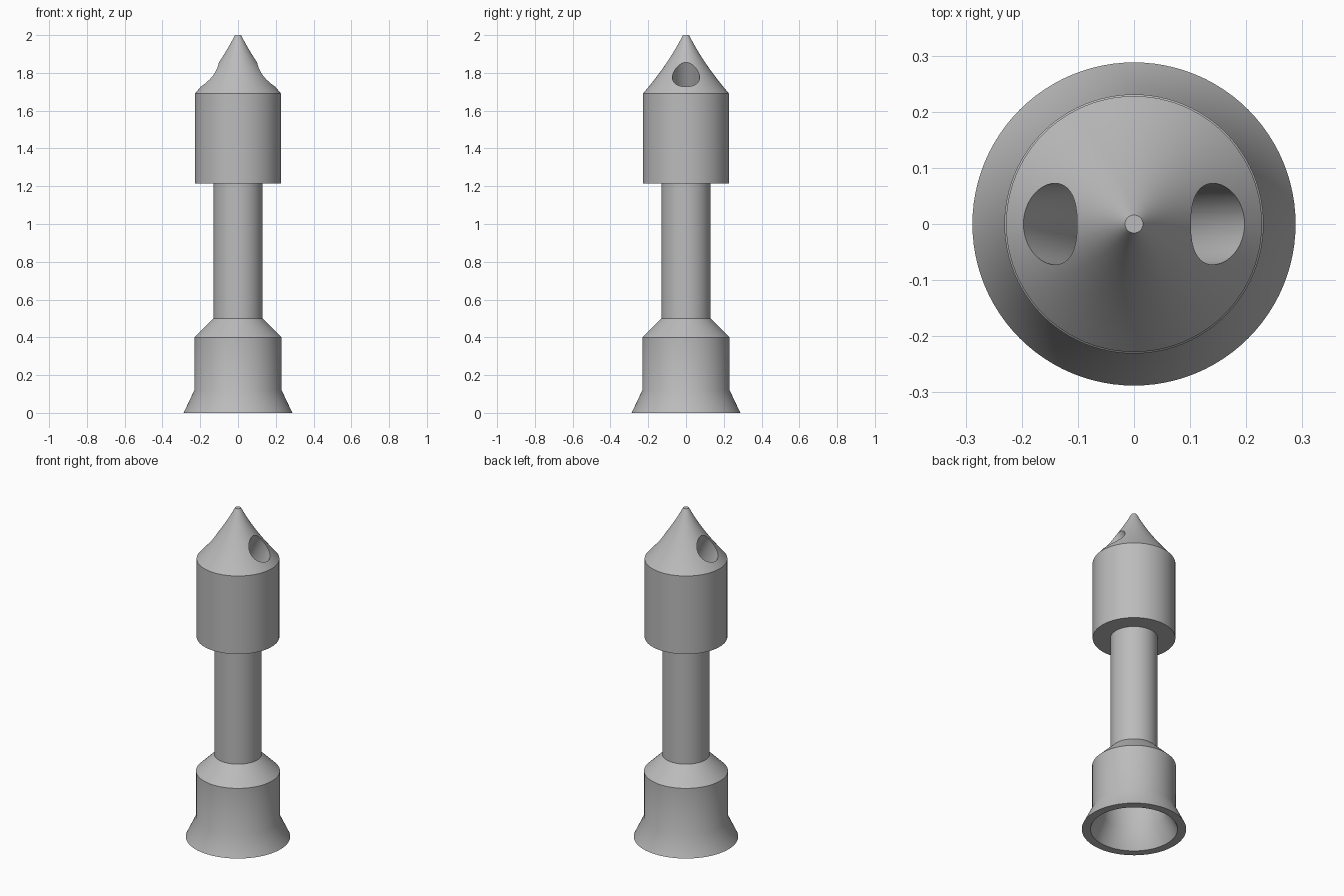
import bpy, bmesh, math
from mathutils import Matrix, Vector

cube = bpy.data.objects.get("Cube")
if cube:
    bpy.data.objects.remove(cube, do_unlink=True)

SEGMENTS = 96

grey = bpy.data.materials.new("plain_grey")
grey.use_nodes = True
colour = (0.5, 0.5, 0.5, 1)
grey.diffuse_color = colour
grey.node_tree.nodes["Principled BSDF"].inputs["Base Color"].default_value = colour


def finish(name, bm):
    mesh = bpy.data.meshes.new(name)
    bmesh.ops.recalc_face_normals(bm, faces=bm.faces)
    bm.to_mesh(mesh)
    bm.free()
    mesh.materials.append(grey)
    obj = bpy.data.objects.new(name, mesh)
    bpy.context.collection.objects.link(obj)
    return obj


def lathe(name, profile):
    """Closed solid of revolution from (radius, height) rings."""
    bm = bmesh.new()
    rings = []
    for r, z in profile:
        rings.append([bm.verts.new((r * math.cos(a), r * math.sin(a), z))
                      for a in (math.tau * i / SEGMENTS for i in range(SEGMENTS))])
    for low, high in zip(rings, rings[1:]):
        for i in range(SEGMENTS):
            j = (i + 1) % SEGMENTS
            bm.faces.new((low[i], low[j], high[j], high[i]))
    bm.faces.new(rings[0])
    bm.faces.new(rings[-1])
    return finish(name, bm)


# Outer body: flared foot, collar, shaft, head and slightly concave nose
nose = []
for i in range(9):
    t = i / 8
    r = 0.228 + (0.016 - 0.228) * t
    nose.append((r - 0.055 * t * (1 - t), 1.69 + 0.31 * t))
body = lathe("nozzle_body", [
    (0.288, 0), (0.231, 0.12), (0.231, 0.40), (0.13, 0.50),
    (0.13, 1.215), (0.228, 1.215)] + nose)

# Hollow inside: flared mouth, chamber and central bore
bore = lathe("bore_cutter", [
    (0.25, -0.02), (0.24, 0), (0.182, 0.11), (0.182, 0.36),
    (0.08, 0.46), (0.08, 1.55)])
cutters = [bore]

# Steep slanted ports on both sides of the nose, running down to the bore
slope = math.radians(62)
for side, label in ((1, "left"), (-1, "right")):
    axis = Vector((side * math.cos(slope), 0, math.sin(slope)))
    mouth = Vector((side * 0.1485, 0, 1.79))
    length = 0.55
    bm = bmesh.new()
    place = (Matrix.Translation(mouth - axis * 0.05)
             @ axis.to_track_quat('Z', 'Y').to_matrix().to_4x4())
    bmesh.ops.create_cone(bm, cap_ends=True, segments=48, radius1=0.0725,
                          radius2=0.0725, depth=length, matrix=place)
    cutters.append(finish(label + "_port_cutter", bm))

# Cut the openings
bpy.context.view_layer.objects.active = body
body.select_set(True)
for cutter in cutters:
    cutter.hide_render = True
    mod = body.modifiers.new(cutter.name, 'BOOLEAN')
    mod.operation = 'DIFFERENCE'
    mod.solver = 'EXACT'
    mod.object = cutter
    bpy.ops.object.modifier_apply(modifier=mod.name)
    bpy.data.objects.remove(cutter, do_unlink=True)

bpy.ops.object.shade_smooth_by_angle(angle=math.radians(30))
